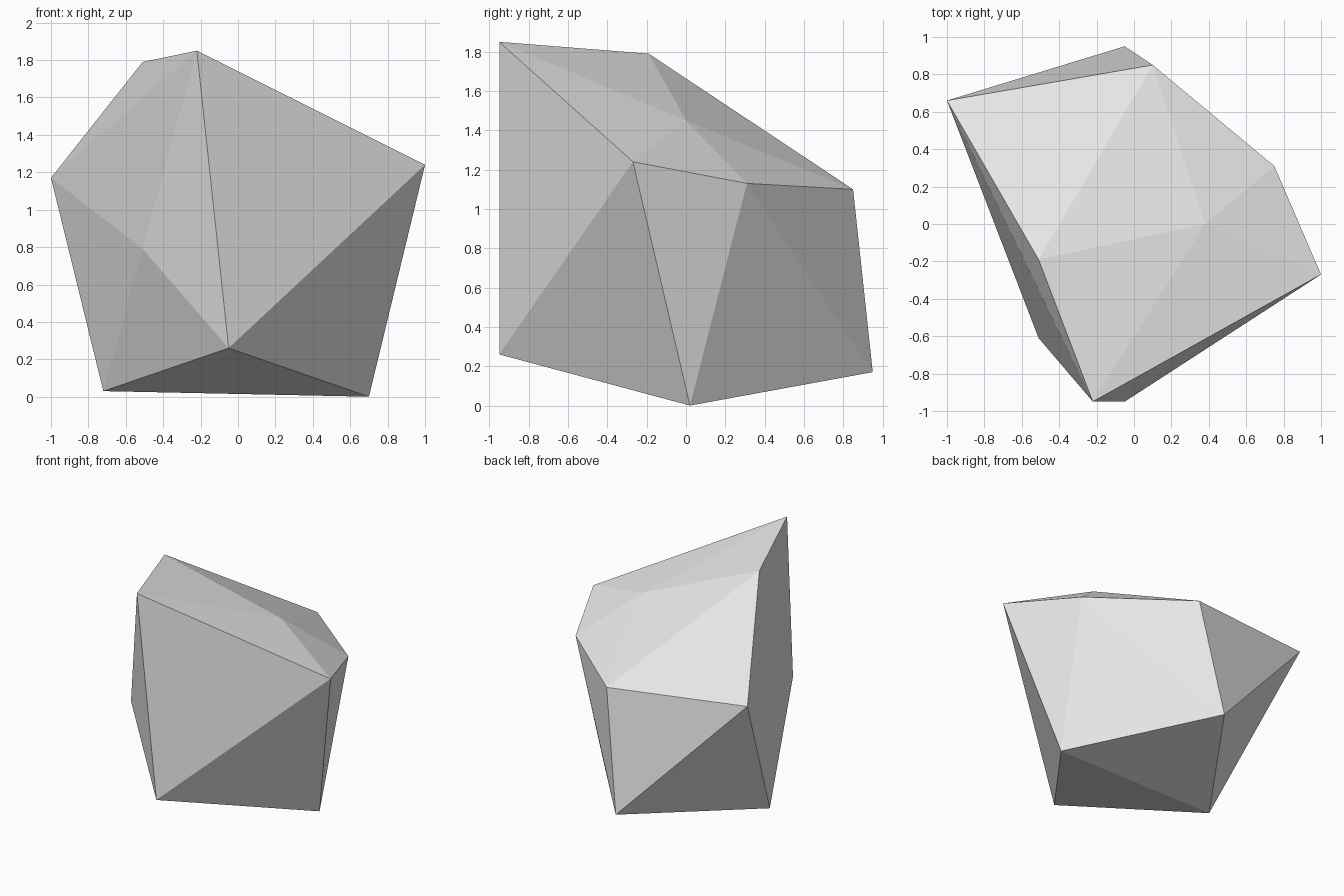
import bpy
import bmesh

cube = bpy.data.objects.get("Cube")
if cube:
    bpy.data.objects.remove(cube, do_unlink=True)

# Single stone colour
stone = bpy.data.materials.new("stone_grey")
stone.use_nodes = True
grey = (0.8, 0.8, 0.8, 1)
stone.diffuse_color = grey
for node in stone.node_tree.nodes:
    if node.type == 'BSDF_PRINCIPLED':
        node.inputs["Base Color"].default_value = grey

# Corners of the boulder, grouped by where they sit
crown_corners = [
    (-0.22, -0.95, 1.85),
    (-0.51, -0.19, 1.79),
    (0.38, 0.0, 1.45),
]
shoulder_corners = [
    (-1.0, 0.66, 1.17),
    (1.0, -0.27, 1.24),
    (0.75, 0.31, 1.13),
    (0.1, 0.85, 1.1),
    (-0.51, -0.61, 0.79),
]
base_corners = [
    (-0.05, -0.95, 0.26),
    (-0.05, 0.95, 0.17),
    (-0.72, -0.02, 0.03),
    (0.7, 0.02, 0.0),
]


def make_faceted_rock(name, corners, material):
    """Wrap the corners in a closed skin of flat triangles."""
    bm = bmesh.new()
    for corner in corners:
        bm.verts.new(corner)
    bmesh.ops.convex_hull(bm, input=bm.verts[:])
    bmesh.ops.recalc_face_normals(bm, faces=bm.faces[:])
    for face in bm.faces:
        face.smooth = False
    mesh = bpy.data.meshes.new(name)
    bm.to_mesh(mesh)
    bm.free()
    mesh.materials.append(material)
    rock = bpy.data.objects.new(name, mesh)
    bpy.context.collection.objects.link(rock)
    return rock


# Boulder
make_faceted_rock("boulder", crown_corners + shoulder_corners + base_corners, stone)
